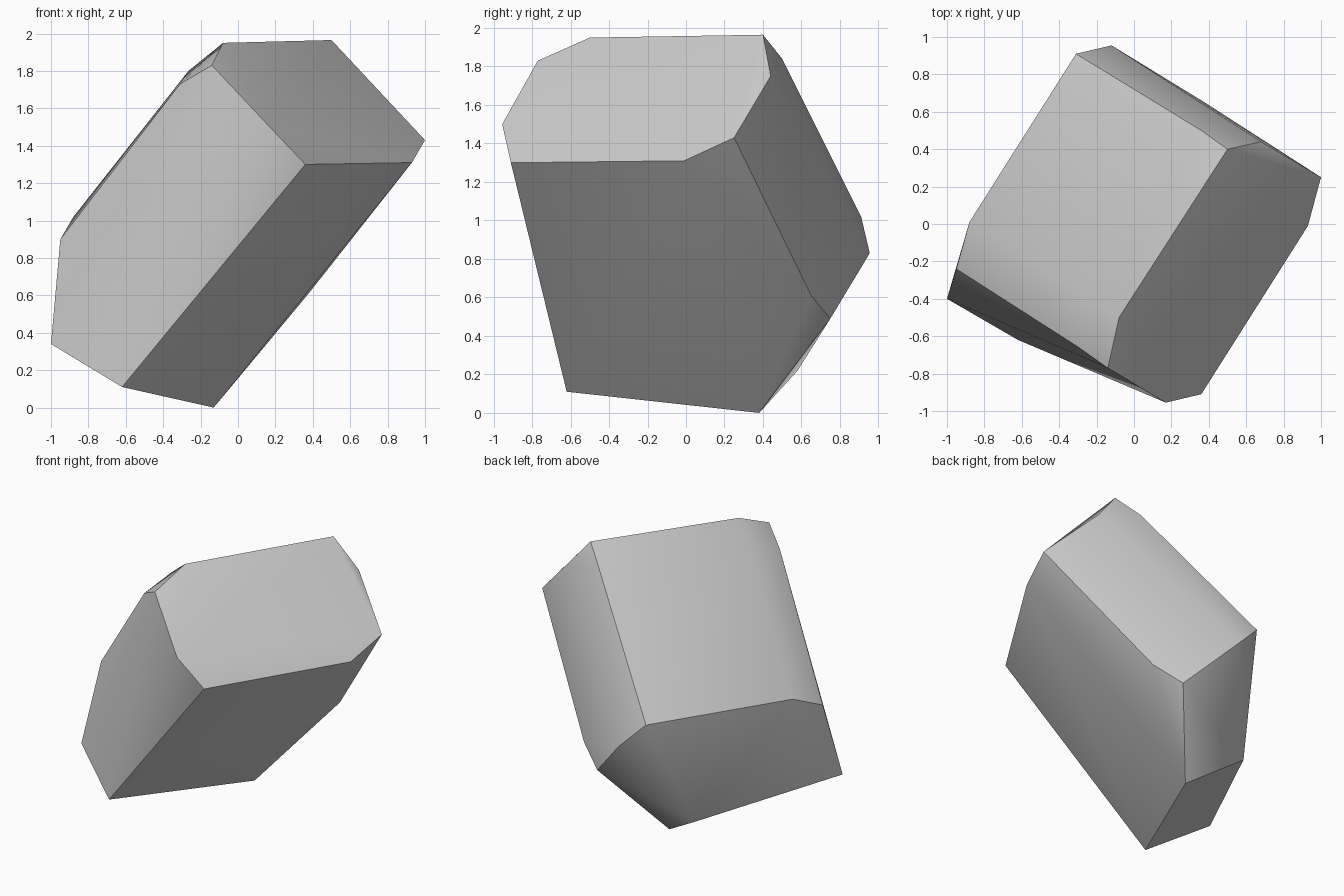
import bpy, bmesh, math

if "Cube" in bpy.data.objects:
    bpy.data.objects.remove(bpy.data.objects["Cube"])

# Corners of the tilted, chipped block, grouped by region
top_ridge = [(0.5, 0.4, 1.965), (-0.08, -0.5, 1.95), (0.36, 0.5, 1.84),
             (-0.14, -0.77, 1.83), (-0.265, -0.38, 1.8), (-0.31, -0.65, 1.73)]
right_end = [(0.36, -0.91, 1.3), (0.93, -0.01, 1.31), (1.0, 0.25, 1.43),
             (0.17, -0.955, 1.5), (0.68, 0.44, 1.75)]
left_end = [(-0.88, 0.01, 1.02), (-0.31, 0.91, 1.02), (-0.12, 0.955, 0.83),
            (-0.95, -0.24, 0.9), (-1.0, -0.4, 0.34)]
base = [(-0.62, -0.62, 0.11), (-0.13, 0.38, 0.0), (-0.47, 0.58, 0.22),
        (0.2, 0.75, 0.49), (0.378, 0.65, 0.61)]

# Wrap the corners in a convex skin
bm = bmesh.new()
for co in top_ridge + right_end + left_end + base:
    bm.verts.new(co)
hull = bmesh.ops.convex_hull(bm, input=bm.verts[:])
loose = [v for v in bm.verts if not v.link_faces]
bmesh.ops.delete(bm, geom=loose, context='VERTS')
bmesh.ops.recalc_face_normals(bm, faces=bm.faces[:])

mesh = bpy.data.meshes.new("rock")
bm.to_mesh(mesh)
bm.free()
rock = bpy.data.objects.new("rock", mesh)
bpy.context.collection.objects.link(rock)

# Soft facets, crisp main edges
bpy.context.view_layer.objects.active = rock
rock.select_set(True)
bpy.ops.object.shade_smooth_by_angle(angle=math.radians(35))
